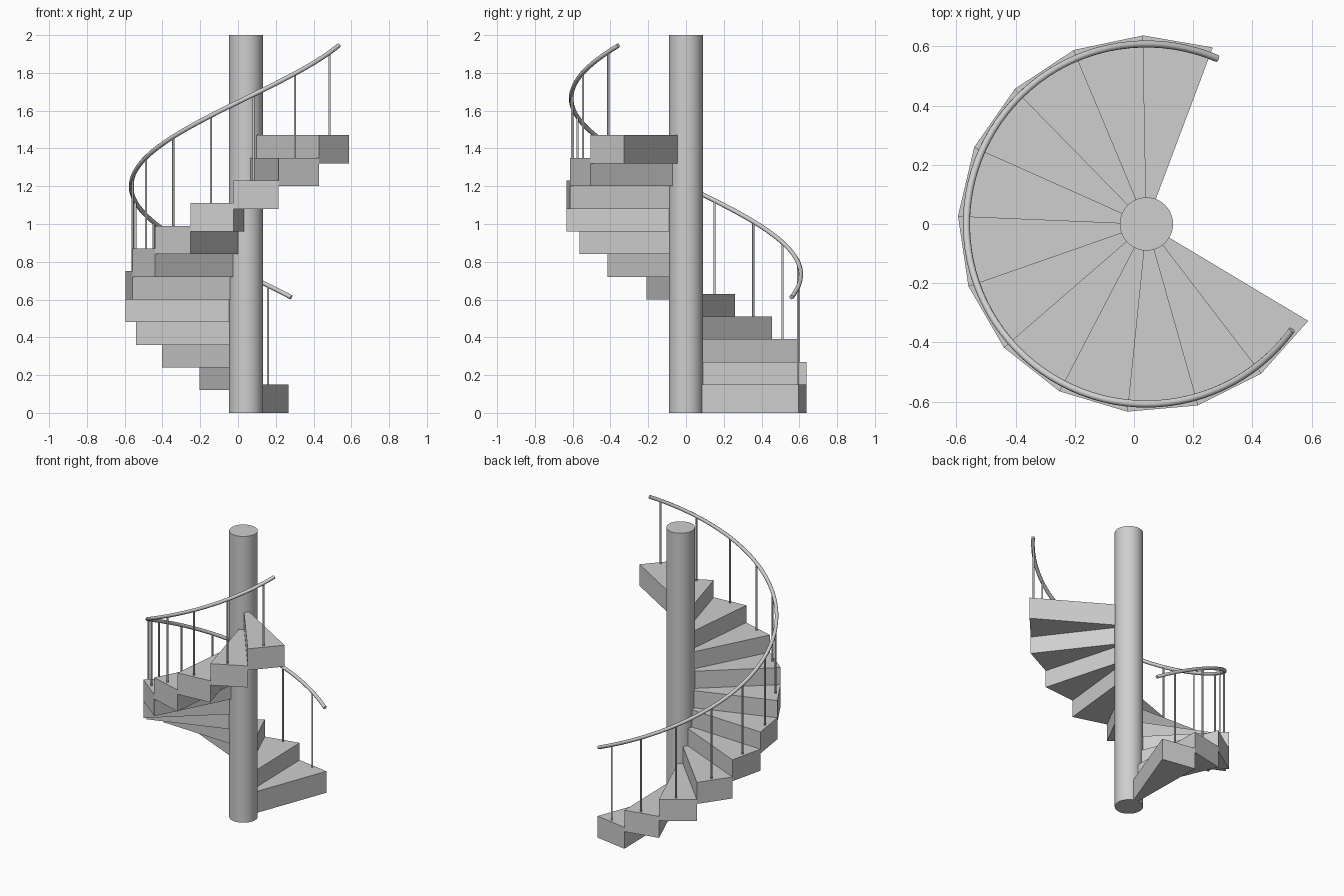
import bpy, bmesh, math

if "Cube" in bpy.data.objects:
    bpy.data.objects.remove(bpy.data.objects["Cube"])

CX, CY = 0.042, 0.0          # column axis
STEPS, START, TURN = 12, 69.4, 21.64
RISE, THICK = 0.12, 0.15
R_IN, R_OUT = 0.085, 0.637
R_RAIL = 0.608

grey = bpy.data.materials.new("light grey")
grey.diffuse_color = (0.62, 0.62, 0.62, 1)
grey.use_nodes = True
grey.node_tree.nodes["Principled BSDF"].inputs["Base Color"].default_value = grey.diffuse_color


def polar(r, deg, z):
    a = math.radians(deg)
    return (CX + r * math.cos(a), CY + r * math.sin(a), z)


def cylinder(name, x, y, z0, z1, radius, sides):
    bpy.ops.mesh.primitive_cylinder_add(vertices=sides, radius=radius, depth=z1 - z0,
                                        location=(x, y, (z0 + z1) / 2))
    ob = bpy.context.object
    ob.name = name
    ob.data.materials.append(grey)
    bpy.ops.object.shade_smooth_by_angle(angle=math.radians(50))
    return ob


def tread(i):
    # flat wedge with a straight outer edge, extruded upward
    a0, a1, z = START + i * TURN, START + (i + 1) * TURN, i * RISE
    bm = bmesh.new()
    corners = [(R_IN, a0), (R_OUT, a0), (R_OUT, a1), (R_IN, a1)]
    face = bm.faces.new([bm.verts.new(polar(r, a, z)) for r, a in corners])
    top = bmesh.ops.extrude_face_region(bm, geom=[face])["geom"]
    bmesh.ops.translate(bm, vec=(0, 0, THICK),
                        verts=[v for v in top if isinstance(v, bmesh.types.BMVert)])
    bmesh.ops.recalc_face_normals(bm, faces=bm.faces)
    me = bpy.data.meshes.new("tread")
    bm.to_mesh(me)
    bm.free()
    me.materials.append(grey)
    bpy.context.collection.objects.link(bpy.data.objects.new(f"tread_{i + 1}", me))


# handrail helix: angle range and height
RAIL_A0, RAIL_A1, RAIL_Z0, RAIL_Z1 = 66.8, 323.9, 0.612, 1.945


def rail_z(deg):
    return RAIL_Z0 + (RAIL_Z1 - RAIL_Z0) * (deg - RAIL_A0) / (RAIL_A1 - RAIL_A0)


# central column
cylinder("column", CX, CY, 0, 2, 0.09, 40)

# treads, each with one baluster
for i in range(STEPS):
    tread(i)
    a = 78.9 + i * 21.65
    x, y, _ = polar(0.604, a, 0)
    cylinder(f"baluster_{i + 1}", x, y, i * RISE + THICK - 0.02, rail_z(a), 0.006, 10)

# handrail
curve = bpy.data.curves.new("handrail", "CURVE")
curve.dimensions = "3D"
curve.bevel_depth = 0.012
curve.bevel_resolution = 2
curve.use_fill_caps = True
N = 72
spline = curve.splines.new("POLY")
spline.points.add(N)
for k, p in enumerate(spline.points):
    a = RAIL_A0 + (RAIL_A1 - RAIL_A0) * k / N
    p.co = (*polar(R_RAIL, a, rail_z(a)), 1)
spline.use_smooth = True
curve.materials.append(grey)
rail = bpy.data.objects.new("handrail", curve)
bpy.context.collection.objects.link(rail)
